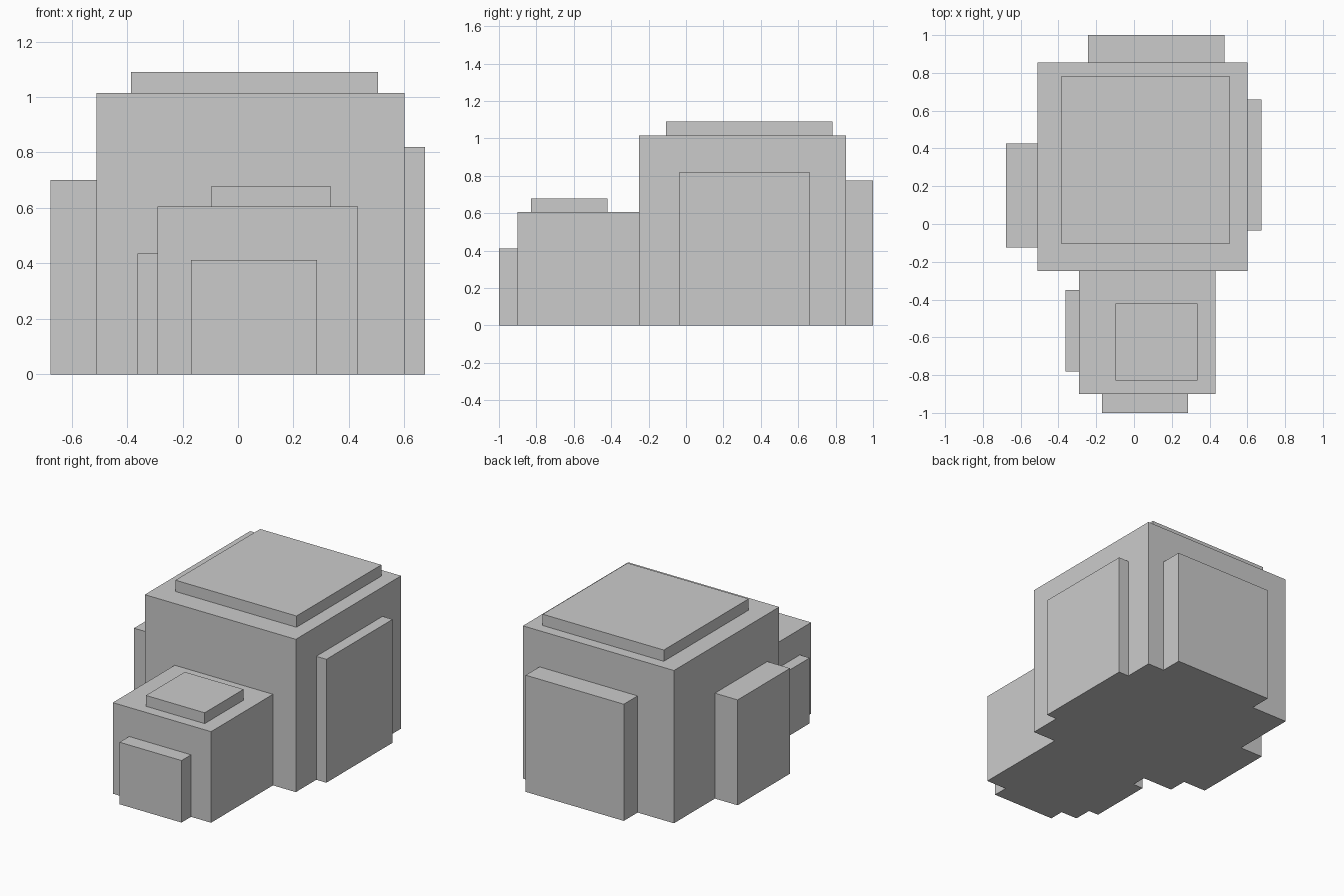
import bpy

if "Cube" in bpy.data.objects:
    bpy.data.objects.remove(bpy.data.objects["Cube"])


def box(name, x, y, z):
    """Axis-aligned box from (min, max) ranges."""
    bpy.ops.mesh.primitive_cube_add(size=1)
    ob = bpy.context.object
    ob.name = ob.data.name = name
    ob.location = [(a + b) / 2 for a, b in (x, y, z)]
    ob.scale = [b - a for a, b in (x, y, z)]
    bpy.ops.object.transform_apply(location=True, rotation=False, scale=True)
    return ob


S = 0.05  # how far each part sinks into its neighbour before the union

# Main tall block
body = box("stepped_building", (-0.51, 0.60), (-0.25, 0.855), (0, 1.015))

parts = [
    # Bays around the main block
    box("main_roof_slab", (-0.385, 0.505), (-0.107, 0.783), (1.015 - S, 1.09)),
    box("main_left_bay", (-0.677, -0.51 + S), (-0.125, 0.425), (0, 0.70)),
    box("main_right_bay", (0.60 - S, 0.674), (-0.035, 0.66), (0, 0.82)),
    box("main_back_bay", (-0.243, 0.478), (0.855 - S, 1.0), (0, 0.775)),
    # Low front wing and its bays
    box("front_wing", (-0.29, 0.432), (-0.90, -0.25 + S), (0, 0.605)),
    box("wing_roof_slab", (-0.097, 0.335), (-0.828, -0.42), (0.605 - S, 0.677)),
    box("wing_left_bay", (-0.363, -0.29 + S), (-0.78, -0.35), (0, 0.435)),
    box("wing_front_bay", (-0.17, 0.285), (-1.0, -0.90 + S), (0, 0.412)),
]

# Fuse everything into one closed shell
bpy.context.view_layer.objects.active = body
for part in parts:
    mod = body.modifiers.new("union_" + part.name, 'BOOLEAN')
    mod.operation = 'UNION'
    mod.solver = 'EXACT'
    mod.object = part
    bpy.ops.object.modifier_apply(modifier=mod.name)
    bpy.data.objects.remove(part)
